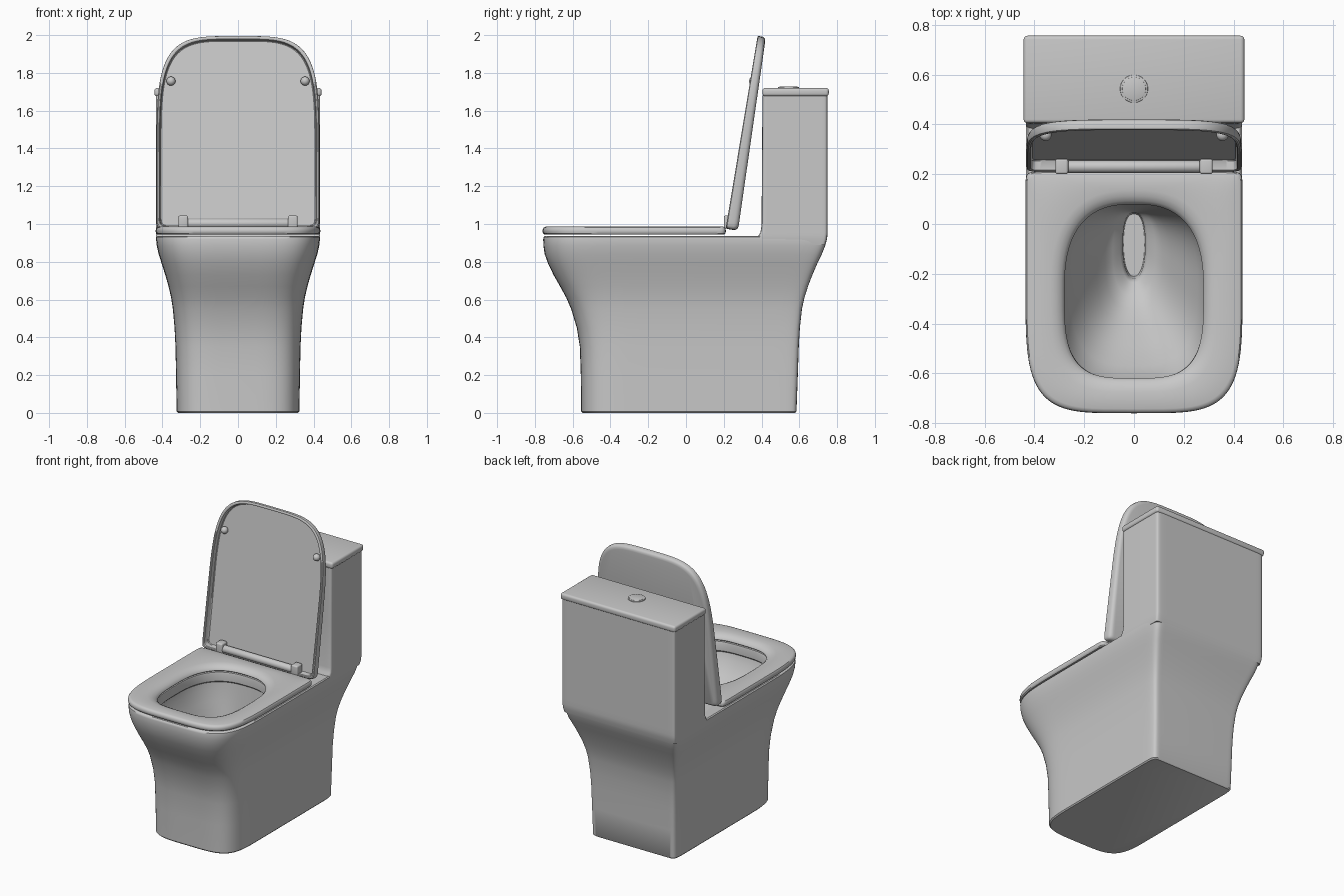
import bpy, bmesh, math
from mathutils import Matrix, Vector

if "Cube" in bpy.data.objects:
    bpy.data.objects.remove(bpy.data.objects["Cube"])

white = bpy.data.materials.new("glazed white ceramic")
white.diffuse_color = (0.58, 0.58, 0.58, 1)
white.use_nodes = True
white.node_tree.nodes["Principled BSDF"].inputs["Base Color"].default_value = white.diffuse_color
N = 96


def ring(hw, yf, yb, z, yc=-0.2, nf=4.4, nb=30):
    """Superellipse outline: soft front half, squarer back half."""
    pts = []
    for i in range(N):
        t = 2 * math.pi * i / N
        c, s = math.cos(t), math.sin(t)
        n, d = (nb, yb - yc) if s >= 0 else (nf, yc - yf)
        px = 0 if abs(c) < 1e-6 else math.copysign(abs(c) ** (2 / n), c)
        py = 0 if abs(s) < 1e-6 else math.copysign(abs(s) ** (2 / n), s)
        pts.append(Vector((hw * px, yc + d * py, z)))
    return pts


def finish(name, bm, angle=35):
    bmesh.ops.recalc_face_normals(bm, faces=bm.faces)
    me = bpy.data.meshes.new(name)
    bm.to_mesh(me)
    bm.free()
    me.materials.append(white)
    ob = bpy.data.objects.new(name, me)
    bpy.context.collection.objects.link(ob)
    bpy.ops.object.select_all(action='DESELECT')
    ob.select_set(True)
    bpy.context.view_layer.objects.active = ob
    bpy.ops.object.shade_smooth_by_angle(angle=math.radians(angle))
    return ob


def loft(name, rings, closed=False, angle=35):
    bm = bmesh.new()
    vs = [[bm.verts.new(p) for p in r] for r in rings]
    pairs = list(zip(vs, vs[1:])) + ([(vs[-1], vs[0])] if closed else [])
    for a, b in pairs:
        for i in range(N):
            j = (i + 1) % N
            bm.faces.new((a[i], a[j], b[j], b[i]))
    if not closed:
        bm.faces.new(vs[0])
        bm.faces.new(vs[-1])
    return finish(name, bm, angle)


def box(name, lo, hi, bevel):
    bm = bmesh.new()
    lo, hi = Vector(lo), Vector(hi)
    size = hi - lo
    bmesh.ops.create_cube(bm, size=1, matrix=Matrix.Translation((lo + hi) / 2)
                          @ Matrix.Diagonal((*size, 1)))
    bmesh.ops.bevel(bm, geom=bm.edges[:], offset=bevel, segments=4,
                    profile=0.5, affect='EDGES')
    return finish(name, bm)


def cylinder(name, r, depth, matrix, bevel=0.003):
    bm = bmesh.new()
    bmesh.ops.create_cone(bm, cap_ends=True, segments=40, radius1=r, radius2=r,
                          depth=depth, matrix=matrix)
    rim = [e for e in bm.edges if any(len(f.verts) > 4 for f in e.link_faces)]
    bmesh.ops.bevel(bm, geom=rim, offset=bevel, segments=2, profile=0.5, affect='EDGES')
    return finish(name, bm)


# Pedestal: flared outer skin (half width, front, back, height)
outer = [(.318, -.548, .578, 0), (.325, -.555, .585, .008), (.328, -.557, .592, .2),
         (.331, -.562, .597, .35), (.336, -.578, .603, .45), (.345, -.608, .614, .55),
         (.354, -.634, .627, .61), (.368, -.667, .646, .67), (.385, -.701, .669, .73),
         (.404, -.730, .695, .79), (.420, -.748, .719, .84), (.430, -.755, .737, .885),
         (.434, -.756, .746, .92), (.433, -.754, .746, .93), (.426, -.747, .741, .936)]
# Bowl: rim overhang, sloping basin and drain
bowl = [(.285, -.625, .085, .936), (.282, -.622, .082, .925), (.282, -.622, .082, .875),
        (.292, -.632, .092, .865), (.285, -.62, .088, .82), (.255, -.57, .08, .74),
        (.205, -.49, .07, .64), (.15, -.40, .062, .54), (.115, -.345, .057, .48),
        (.085, -.29, .053, .44), (.055, -.235, .05, .415), (.045, -.22, .045, .39),
        (.042, -.21, .04, .33)]
rings = [ring(*r) for r in outer]
for k, r in enumerate(bowl):
    e = max(2.2, 3.5 - 0.12 * k)
    rings.append(ring(*r, yc=(r[1] + r[2]) / 2, nf=e, nb=2.6))
loft("pedestal_and_bowl", rings, angle=40)

# Cistern with a small fillet where it meets the pedestal
tank = [(.429, .375, .738, .89), (.434, .380, .7465, .92), (.435, .384, .749, .94),
        (.435, .394, .75, .955), (.435, .400, .75, .99), (.435, .402, .75, 1.3),
        (.435, .405, .75, 1.68)]
loft("cistern", [ring(*r, yc=.575, nf=30, nb=30) for r in tank])
box("cistern_lid", (-.443, .405, 1.676), (.443, .756, 1.72), .015)
cylinder("flush_button_ring", .056, .016, Matrix.Translation((0, .543, 1.718)))
cylinder("flush_button", .048, .02, Matrix.Translation((0, .543, 1.718)))

# Seat ring, dished towards the opening
seat = [ring(.428, -.750, .203, .945), ring(.434, -.757, .209, .951),
        ring(.436, -.76, .211, .962), ring(.435, -.758, .21, .974),
        ring(.430, -.752, .206, .982), ring(.420, -.742, .198, .986)]
for hw, yf, yb, z in [(.335, -.675, .135, .985), (.312, -.652, .112, .980),
                      (.293, -.633, .093, .970), (.281, -.621, .081, .957),
                      (.279, -.619, .079, .950), (.284, -.624, .084, .945)]:
    seat.append(ring(hw, yf, yb, z, yc=-.27, nf=3.5, nb=2.6))
loft("seat", seat, closed=True)

# Raised lid: shell with a recessed inner face, modelled flat and tilted up
tilt = Matrix.Translation((0, .21, .975)) @ Matrix.Rotation(-math.radians(99.4), 4, 'X')
lid = []
for inset, z in [(.024, .045), (.020, .040), (.017, .004), (.013, 0), (.006, 0),
                 (.001, .005), (0, .012), (0, .040), (.003, .052), (.010, .061), (.022, .066)]:
    r = ring(.431 - inset, -1.035 + inset, -inset, z, yc=-.35, nf=4.2)
    for p in r:
        p.z *= 1 + .32 * p.y      # thinner towards the tip
    lid.append([tilt @ p for p in r])
loft("lid", lid)

# Lid bumpers and hinge mounts, mirrored left and right
for side, s in (("left", -1), ("right", 1)):
    bm = bmesh.new()
    bmesh.ops.create_uvsphere(bm, u_segments=24, v_segments=14, radius=.024,
                              matrix=tilt @ Matrix.Translation((s * .355, -.795, .018)))
    finish("lid_bumper_" + side, bm)
    box("hinge_mount_" + side, (s * .29 - .026, .2, .975), (s * .29 + .026, .262, 1.045), .01)

# Hinge bar
cylinder("hinge_bar", .025, .56, Matrix.Translation((0, .23, 1.003))
         @ Matrix.Rotation(math.pi / 2, 4, 'Y'))
